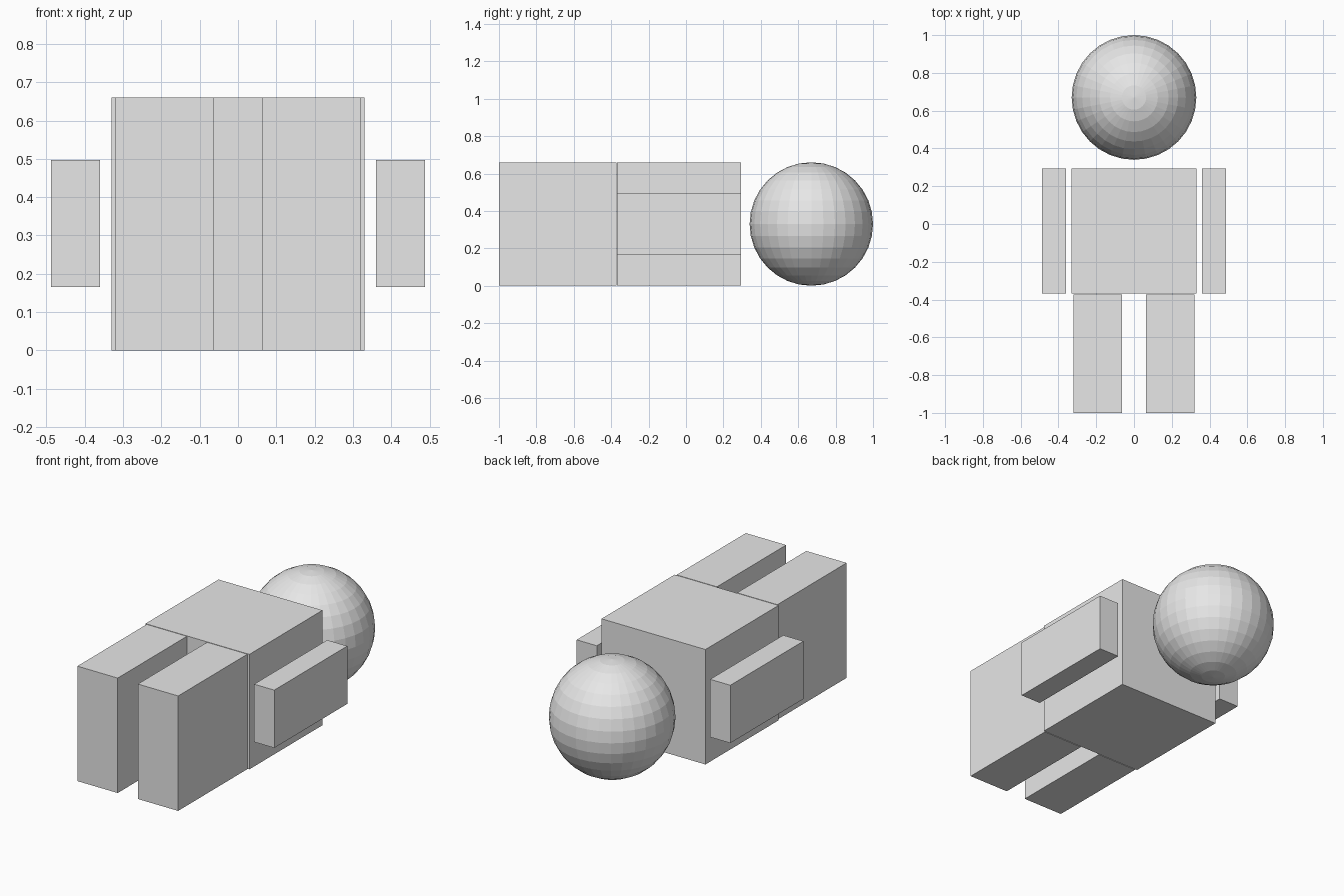
import bpy
from mathutils import Vector

cube = bpy.data.objects.get("Cube")
if cube:
    bpy.data.objects.remove(cube, do_unlink=True)

# One plain grey material
grey = bpy.data.materials.new("plain_grey")
grey.use_nodes = True
colour = (0.8, 0.8, 0.8, 1)
grey.diffuse_color = colour
grey.node_tree.nodes["Principled BSDF"].inputs["Base Color"].default_value = colour


def finish(name):
    obj = bpy.context.object
    obj.name = obj.data.name = name
    obj.data.materials.append(grey)
    return obj


def box(name, low, high):
    """Axis-aligned block between two opposite corners."""
    low, high = Vector(low), Vector(high)
    bpy.ops.mesh.primitive_cube_add(size=1, location=(low + high) / 2)
    obj = finish(name)
    obj.scale = high - low
    bpy.ops.object.transform_apply(location=False, rotation=False, scale=True)
    return obj


HIP, SHOULDER, DEPTH = -0.368, 0.295, 0.66

# Torso
box("torso", (-0.33, HIP, 0), (0.33, SHOULDER, DEPTH))

# Arms and legs on both sides
for side, s in (("left", 1), ("right", -1)):
    def limb(part, inner, outer, y0, y1, z0, z1):
        x0, x1 = sorted((s * inner, s * outer))
        box(f"{side}_{part}", (x0, y0, z0), (x1, y1, z1))

    limb("arm", 0.36, 0.488, HIP, SHOULDER, 0.165, 0.497)
    limb("leg", 0.064, 0.32, -1, HIP - 0.004, 0, DEPTH)

# Faceted round head
bpy.ops.mesh.primitive_uv_sphere_add(segments=32, ring_count=16, radius=0.33,
                                     location=(0, 0.67, 0.33))
finish("head")
